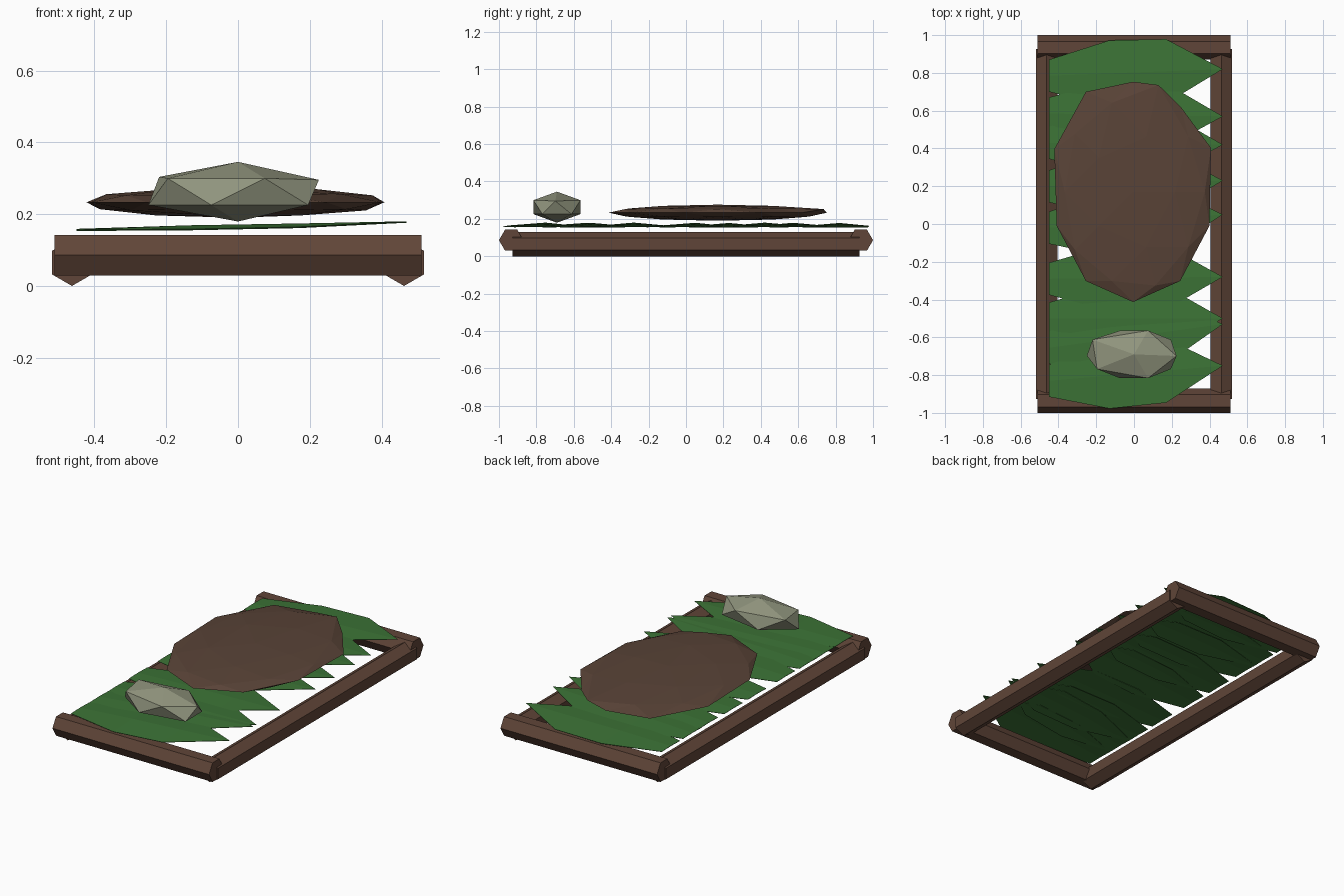
import bpy, bmesh, math
from mathutils import Matrix, Vector

if "Cube" in bpy.data.objects:
    bpy.data.objects.remove(bpy.data.objects["Cube"])


def material(name, rgb):
    m = bpy.data.materials.new(name)
    lin = [((c / 255 + 0.055) / 1.055) ** 2.4 for c in rgb]
    m.diffuse_color = (*lin, 1)
    m.use_nodes = True
    m.node_tree.nodes["Principled BSDF"].inputs["Base Color"].default_value = m.diffuse_color
    return m


WOOD = material("dark wood", (96, 69, 56))
SOIL = material("soil brown", (89, 67, 55))
LEAF = material("leaf green", (60, 115, 54))
STONE = material("grey green stone", (145, 149, 126))


def finish(bm, name, mat):
    bmesh.ops.recalc_face_normals(bm, faces=bm.faces)
    me = bpy.data.meshes.new(name)
    bm.to_mesh(me)
    bm.free()
    me.materials.append(mat)
    ob = bpy.data.objects.new(name, me)
    bpy.context.collection.objects.link(ob)
    return ob


def rail(name, axis, centre, half, radius=0.065):
    """Six-sided log along x or y; side logs point down, end logs lie flat."""
    bm = bmesh.new()
    rings = []
    for end in (-half, half):
        ring = []
        for i in range(6):
            if axis == 'x':
                a = i * math.pi / 3
                p = Vector((end, radius * math.cos(a), radius * math.sin(a)))
            else:
                a = i * math.pi / 3 + math.pi / 6
                p = Vector((radius * math.cos(a), end, radius * math.sin(a)))
            ring.append(bm.verts.new(p + Vector(centre)))
        rings.append(ring)
        bm.faces.new(ring)
    for i in range(6):
        j = (i + 1) % 6
        bm.faces.new((rings[0][i], rings[0][j], rings[1][j], rings[1][i]))
    finish(bm, name, WOOD)


# Log frame
for side, s in (("left", -1), ("right", 1)):
    rail(side + "_side_rail", 'y', (s * 0.4625, 0, 0.065), 0.927)
for end, s in (("front", -1), ("back", 1)):
    rail(end + "_end_rail", 'x', (0, s * 0.935, 0.086), 0.511)


# Bedding leaves: blunt stem end on the left, pointed tip on the right
def leaf(name, y_stem, y_tip, lift):
    # x, half width, ridge height, edge height
    stations = [(-0.45, 0.085, 0.157, 0.155), (-0.13, 0.175, 0.167, 0.157),
                (0.17, 0.17, 0.172, 0.163)]
    bm = bmesh.new()
    rows = []
    for x, w, ridge, edge in stations:
        y = y_stem + (y_tip - y_stem) * (x + 0.45) / 0.92
        rows.append([bm.verts.new((x, y + k * w, (edge if k else ridge) + lift))
                     for k in (-1, 0, 1)])
    tip = bm.verts.new((0.47, y_tip, 0.178 + lift))
    for a, b in zip(rows, rows[1:]):
        for k in (0, 1):
            bm.faces.new((a[k], b[k], b[k + 1], a[k + 1]))
    for k in (0, 1):
        bm.faces.new((rows[-1][k], tip, rows[-1][k + 1]))
    ob = finish(bm, name, LEAF)
    mod = ob.modifiers.new("thickness", 'SOLIDIFY')
    mod.thickness = 0.002


leaves = [(0.785, 0.82), (0.585, 0.57), (0.43, 0.42), (0.20, 0.23), (-0.02, 0.05),
          (-0.29, -0.28), (-0.50, -0.50), (-0.655, -0.53), (-0.83, -0.75)]
for n, (stem, tip) in enumerate(leaves):
    leaf("bedding_leaf_%d" % (n + 1), stem, tip, 0.001 * (n % 3))


def blob(name, subdivisions, centre, scale, mat, nudges=()):
    bm = bmesh.new()
    bmesh.ops.create_icosphere(bm, subdivisions=subdivisions, radius=1)
    for spot, move in nudges:
        v = min(bm.verts, key=lambda v: (v.co - Vector(spot)).length)
        v.co += Vector(move)
    bmesh.ops.transform(bm, verts=bm.verts,
                        matrix=Matrix.Translation(centre) @ Matrix.Diagonal((*scale, 1)))
    finish(bm, name, mat)


# Flat faceted blanket
blob("blanket", 2, (-0.005, 0.17, 0.233), (0.425, 0.583, 0.043), SOIL,
     [((0.276, 0.85, 0.447), (0.04, 0.12, 0)),
      ((-0.588, 0.81, 0), (0, 0.1, 0)),
      ((-0.951, 0.309, 0), (-0.03, 0.08, 0)),
      ((0.951, 0.309, 0), (0.02, 0.09, 0)),
      ((0.588, 0.81, 0), (0.01, -0.04, 0))])

# Stone pillow
blob("stone_pillow", 1, (0, -0.69, 0.2625), (0.27, 0.148, 0.083), STONE,
     [((-0.724, 0.526, 0.447), (-0.09, 0, 0.05)),
      ((0.894, 0, 0.447), (-0.06, -0.06, -0.05)),
      ((-0.894, 0, -0.447), (-0.03, -0.05, 0))])
